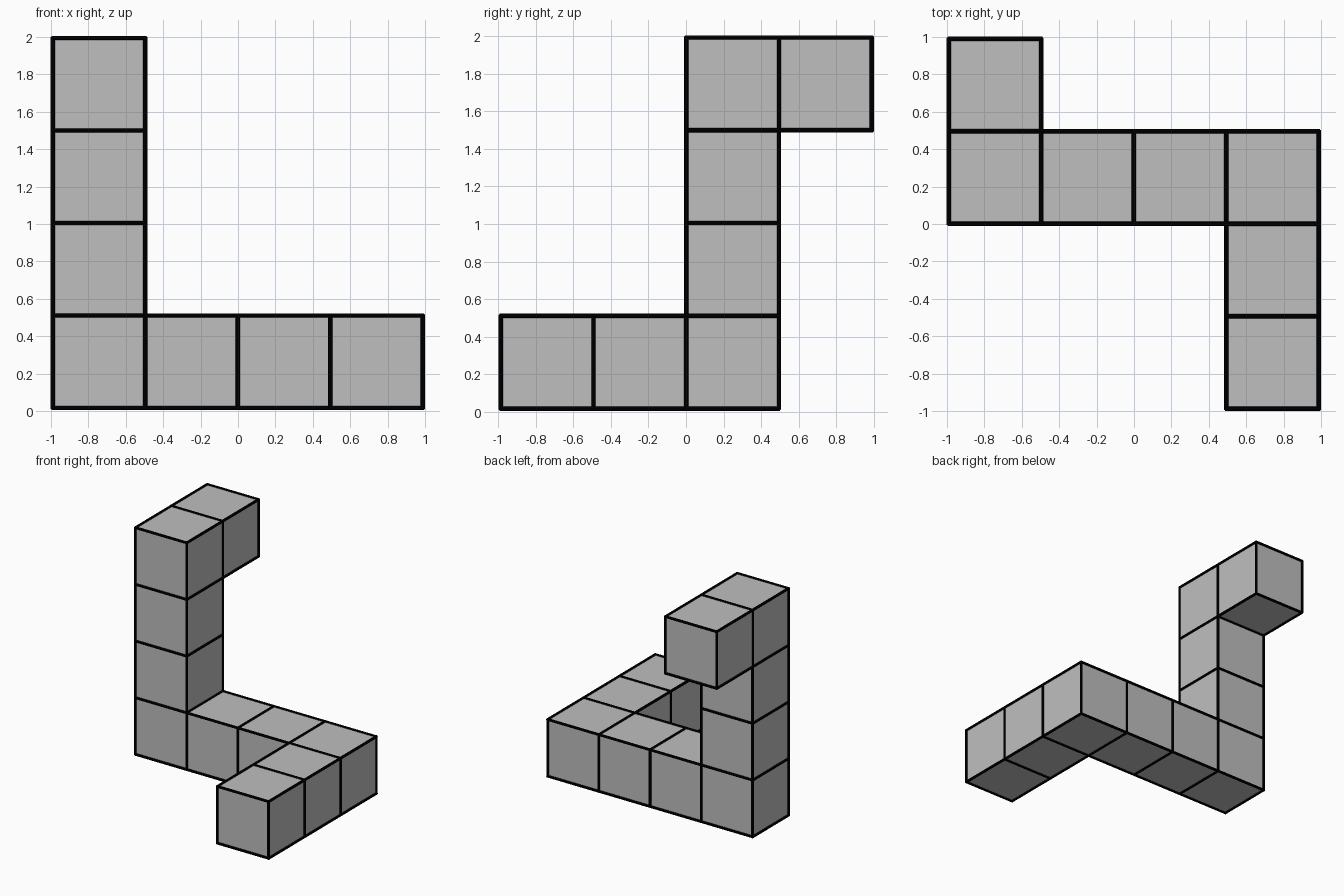
import bpy, bmesh
from itertools import product
from mathutils import Vector, Matrix

cube = bpy.data.objects.get("Cube")
if cube:
    bpy.data.objects.remove(cube, do_unlink=True)

PITCH = 0.4945
ORIGIN = Vector((-0.99, -0.988, 0.016))
RADIUS = 0.0115


def material(name, value):
    mat = bpy.data.materials.new(name)
    mat.use_nodes = True
    color = (value, value, value, 1)
    mat.diffuse_color = color
    mat.node_tree.nodes["Principled BSDF"].inputs["Base Color"].default_value = color
    return mat


def finish(bm, name, mat):
    mesh = bpy.data.meshes.new(name)
    bm.to_mesh(mesh)
    bm.free()
    mesh.materials.append(mat)
    obj = bpy.data.objects.new(name, mesh)
    bpy.context.collection.objects.link(obj)
    return obj


# Grid cells: base row, forward arm, column and overhanging block
cells = [(i, 2, 0) for i in range(4)]
cells += [(3, j, 0) for j in range(2)]
cells += [(0, 2, k) for k in range(1, 4)]
cells += [(0, 3, 3)]

# Joined cubes without the walls between them
body = bmesh.new()
for cell in cells:
    center = ORIGIN + (Vector(cell) + Vector((0.5, 0.5, 0.5))) * PITCH
    bmesh.ops.create_cube(body, size=PITCH, matrix=Matrix.Translation(center))
bmesh.ops.remove_doubles(body, verts=body.verts, dist=0.001)
seen = {}
for face in body.faces:
    key = tuple(round(c, 2) for c in face.calc_center_median())
    seen.setdefault(key, []).append(face)
walls = [f for group in seen.values() if len(group) > 1 for f in group]
bmesh.ops.delete(body, geom=walls, context='FACES_ONLY')
bmesh.ops.recalc_face_normals(body, faces=body.faces)
finish(body, "cube_body", material("grey", 0.52))

# Round black rods along every cube edge
edges = set()
for cell in cells:
    for axis in range(3):
        for a, b in product((0, 1), repeat=2):
            corner = list(cell)
            corner[(axis + 1) % 3] += a
            corner[(axis + 2) % 3] += b
            edges.add((axis, tuple(corner)))

rods = bmesh.new()
for axis, corner in sorted(edges):
    direction = Vector([float(i == axis) for i in range(3)])
    center = ORIGIN + (Vector(corner) + direction / 2) * PITCH
    turn = direction.to_track_quat('Z', 'Y').to_matrix().to_4x4()
    bmesh.ops.create_cone(rods, cap_ends=True, segments=8, radius1=RADIUS,
                          radius2=RADIUS, depth=PITCH + RADIUS,
                          matrix=Matrix.Translation(center) @ turn)
finish(rods, "edge_rods", material("black", 0.0))
